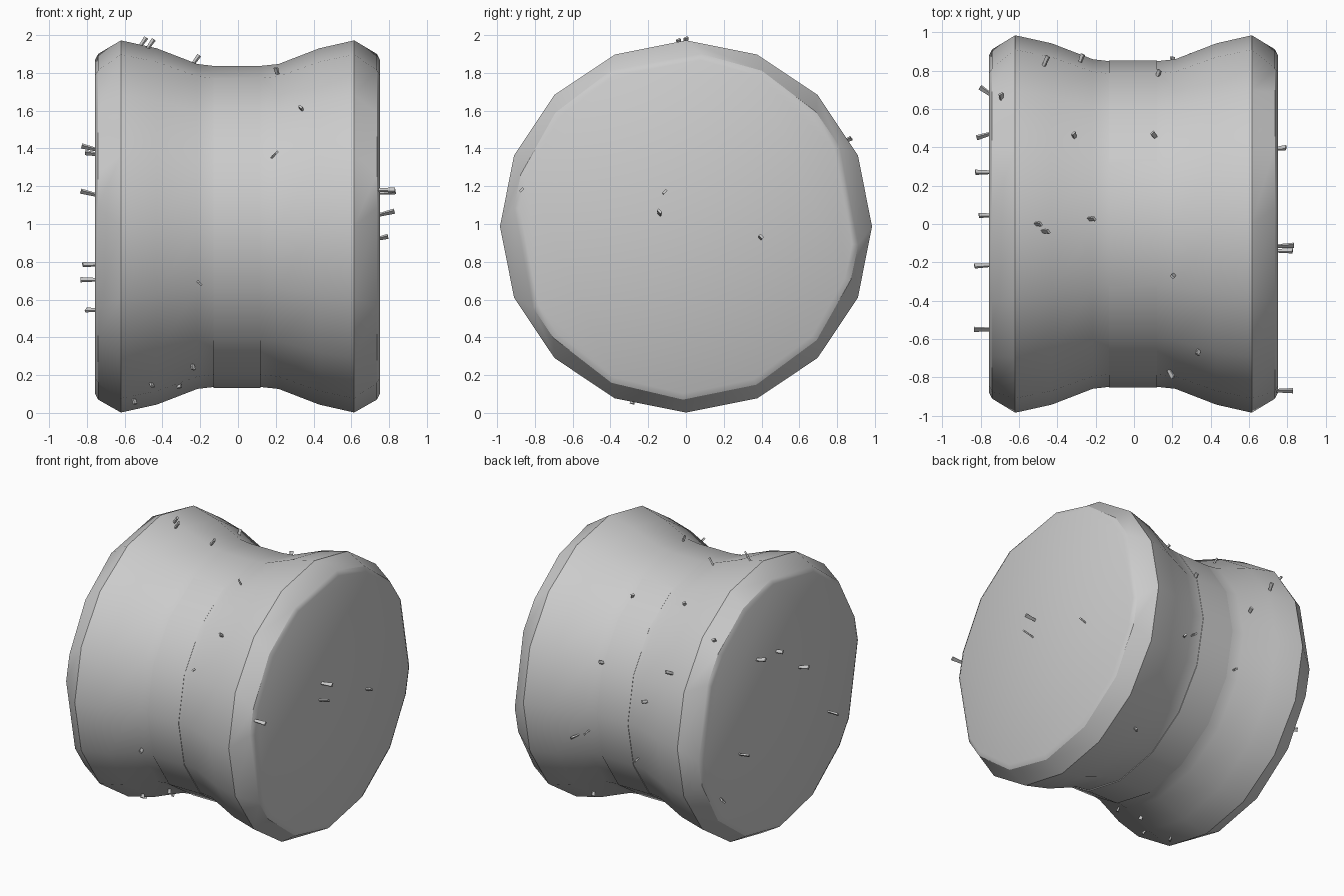
import bpy, random
from math import sin, cos, radians, atan2
from mathutils import Vector

if "Cube" in bpy.data.objects:
    bpy.data.objects.remove(bpy.data.objects["Cube"])

random.seed(4)
ZC = 0.987   # height of the bale axis
N = 16


def make_object(name, verts, faces, angle=None):
    mesh = bpy.data.meshes.new(name)
    mesh.from_pydata(verts, [], faces)
    obj = bpy.data.objects.new(name, mesh)
    bpy.context.collection.objects.link(obj)
    if angle:
        bpy.ops.object.select_all(action='DESELECT')
        obj.select_set(True)
        bpy.context.view_layer.objects.active = obj
        bpy.ops.object.shade_smooth_by_angle(angle=radians(angle))
    return obj


def lathe(name, profile, zc, jitter=None, caps=True, angle=30):
    """Revolve (x, radius) pairs around the x axis; jitter shifts end-ring angles."""
    verts, faces = [], []
    for x, r in profile:
        for k in range(N):
            a = k * 360 / N
            if jitter and abs(x) > 0.7:
                a += jitter[k]
            a = radians(a)
            verts.append((x, r * cos(a), zc + r * sin(a)))
    for i in range(len(profile) - 1):
        for k in range(N):
            k2 = (k + 1) % N
            faces.append((i*N + k, (i+1)*N + k, (i+1)*N + k2, i*N + k2))
    if caps:
        faces.append(tuple(range(N)))
        faces.append(tuple(reversed(range((len(profile)-1)*N, len(profile)*N))))
    for i, f in enumerate(faces):   # outward normals
        faces[i] = tuple(reversed(f))
    return make_object(name, verts, faces, angle)


# Bale body with a pinched waist and slightly uneven rims
jitter = [-6, 5, -3.5, -3.5, -5, 3, 4, 5, -6, 5.5, -5, -3, -1, 1.5, 4, 4.5]
profile = [(-0.757, 0.885), (-0.74, 0.917), (-0.62, 0.985), (-0.43, 0.943),
           (-0.215, 0.86), (-0.13, 0.85), (0.12, 0.85), (0.215, 0.86),
           (0.43, 0.943), (0.615, 0.985), (0.735, 0.917), (0.752, 0.885)]
lathe("bale_body", profile, ZC, jitter)

# Binding strap around the waist
lathe("binding_strap", [(-0.13, 0.845), (-0.13, 0.853), (0.12, 0.853), (0.12, 0.845)],
      ZC - 0.003, caps=False)


def radius_at(x):
    for (x0, r0), (x1, r1) in zip(profile, profile[1:]):
        if x0 <= x <= x1:
            return r0 + (r1 - r0) * (x - x0) / (x1 - x0)
    return 0.85


def straw(name, base, direction, length, width):
    """Thin, slightly flaring four-sided stalk."""
    d = Vector(direction).normalized()
    u = d.orthogonal().normalized()
    v = d.cross(u)
    if abs(u.z) > abs(v.z):
        u, v = v, u
    verts = []
    for t, w in ((-0.03, 0.6), (length, 1.0)):
        for a, b in ((-1, -1), (1, -1), (1, 1), (-1, 1)):
            verts.append(Vector(base) + d*t + u*(a*w*width/2) + v*(b*w*width/4))
    faces = [(3, 2, 1, 0), (4, 5, 6, 7)]
    faces += [(k, (k+1) % 4, (k+1) % 4 + 4, k + 4) for k in range(4)]
    make_object(name, verts, faces)


# Straws on the two flat ends: side, y, z, length, y tilt, z tilt
ends = [(1, -0.87, 1.18, 0.075, 0, 0), (1, -0.115, 1.165, 0.08, 0.05, 0.08),
        (1, -0.14, 1.05, 0.075, 0, 0.25), (1, 0.395, 0.925, 0.04, 0.1, 0.25),
        (-1, 0.27, 1.395, 0.075, 0, 0.25), (-1, 0.045, 1.37, 0.055, 0, 0.15),
        (-1, -0.215, 1.155, 0.08, -0.05, 0.25), (-1, -0.55, 0.705, 0.08, 0, 0),
        (-1, 0.47, 0.785, 0.07, -0.3, 0), (-1, 0.68, 0.545, 0.06, 0.7, 0)]
for i, (s, y, z, length, ty, tz) in enumerate(ends):
    straw(f"end_straw_{i}", (s * 0.755, y, z), (s, ty, tz), length, 0.026)

# Straws on the curved side: x, y, height from axis
sides = [(-0.52, 0.0, 1), (-0.48, -0.04, 1), (-0.24, 0.03, 1), (0.21, -0.27, 0.82),
         (0.34, -0.66, 0.62), (0.18, -0.77, 0.37), (-0.21, -0.84, -0.31),
         (-0.24, -0.45, -0.75), (-0.46, -0.44, -0.84), (-0.55, -0.28, -0.92),
         (-0.31, -0.3, -0.85), (-0.28, 0.86, 0.2), (-0.47, 0.84, 0.45),
         (0.12, 0.79, 0.35), (-0.18, 0.81, -0.26), (-0.31, 0.48, 0.8),
         (0.11, 0.48, 0.74), (0.2, 0.83, -0.15), (0.28, 0.86, -0.2),
         (0.4, 0.5, -0.8), (-0.69, 0.68, 0.7)]
for i, (x, y, h) in enumerate(sides):
    a, r = atan2(h, y), radius_at(x) - 0.012
    n = Vector((0, cos(a), sin(a)))
    tilt = Vector((random.uniform(-0.5, 0.5), random.uniform(-0.3, 0.3), 0))
    length = random.uniform(0.03, 0.06)
    if h == 1:
        tilt, length = Vector((0.7, 0, 0)), 0.06
    elif h < -0.7:
        length = 0.025
    straw(f"side_straw_{i}", (x, r * n.y, ZC + r * n.z), n + tilt, length, 0.024)
